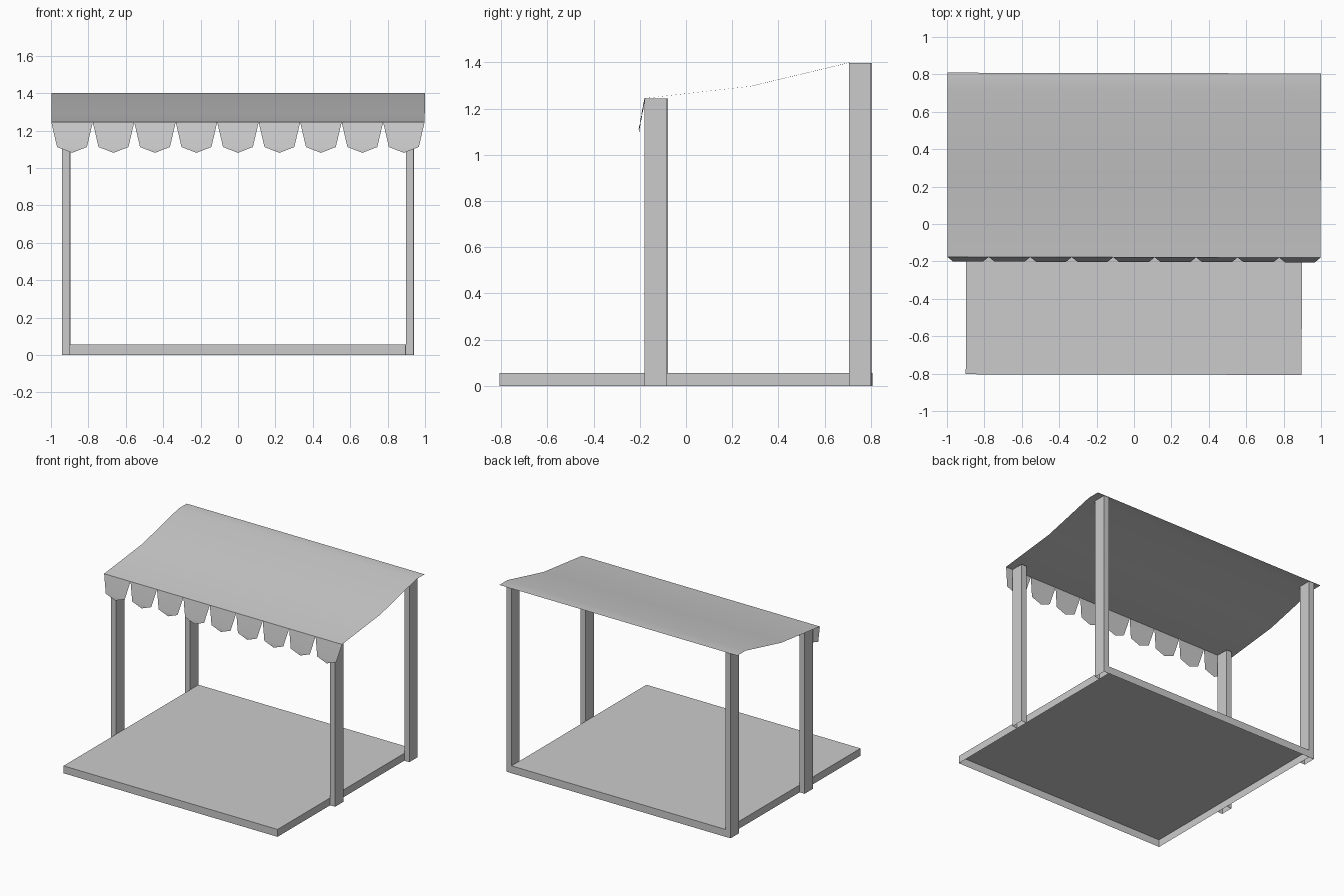
import bpy
from mathutils import Matrix

if "Cube" in bpy.data.objects:
    bpy.data.objects.remove(bpy.data.objects["Cube"])

HALF_W = 0.998              # canopy half width
EAVE = (-0.178, 1.245)
TURN = Matrix.Rotation(-0.002, 4, 'Z')   # the whole stall is turned very slightly


def mesh_object(name, verts, faces, smooth=False):
    me = bpy.data.meshes.new(name)
    me.from_pydata(verts, [], faces)
    me.transform(TURN)
    me.update()
    ob = bpy.data.objects.new(name, me)
    bpy.context.collection.objects.link(ob)
    if smooth:
        bpy.ops.object.select_all(action='DESELECT')
        bpy.context.view_layer.objects.active = ob
        ob.select_set(True)
        bpy.ops.object.shade_smooth_by_angle()
    return ob


def open_box(name, x, y, z):
    """Box without an underside."""
    verts = [(a, b, c) for a in x for b in y for c in z]
    faces = [(0, 1, 3, 2), (4, 6, 7, 5), (0, 4, 5, 1),
             (2, 3, 7, 6), (1, 5, 7, 3)]
    return mesh_object(name, verts, faces)


# Floor platform, hollow underneath
open_box("floor", (-0.898, 0.898), (-0.805, 0.805), (0, 0.056))

# Posts standing against the floor's sides, hollow underneath
for side, s in (("left", -1), ("right", 1)):
    x = sorted((s * 0.898, s * 0.94))
    open_box(f"front_post_{side}", x, (-0.178, -0.08), (0, 1.244))
    open_box(f"back_post_{side}", x, (0.707, 0.804), (0, 1.398))

# Sagging cloth canopy: side profile swept across the width
profile = [EAVE, (0.28, 1.297), (0.71, 1.4), (0.807, 1.4)]
verts = [(x, y, z) for y, z in profile for x in (-HALF_W, HALF_W)]
faces = [(2 * i, 2 * i + 1, 2 * i + 3, 2 * i + 2) for i in range(len(profile) - 1)]
mesh_object("canopy", verts, faces, smooth=True)

# Scalloped valance hanging from the eave
COUNT = 9
step = 2 * HALF_W / COUNT
verts, faces = [], []
for i in range(COUNT):
    x0 = -HALF_W + i * step
    b = len(verts)
    verts += [(x0, *EAVE), (x0 + 0.031, -0.203, 1.112),
              (x0 + step / 2, -0.203, 1.081),
              (x0 + step - 0.031, -0.203, 1.112), (x0 + step, *EAVE)]
    faces += [(b, b + 1, b + 3, b + 4), (b + 1, b + 2, b + 3)]
mesh_object("valance", verts, faces, smooth=True)
